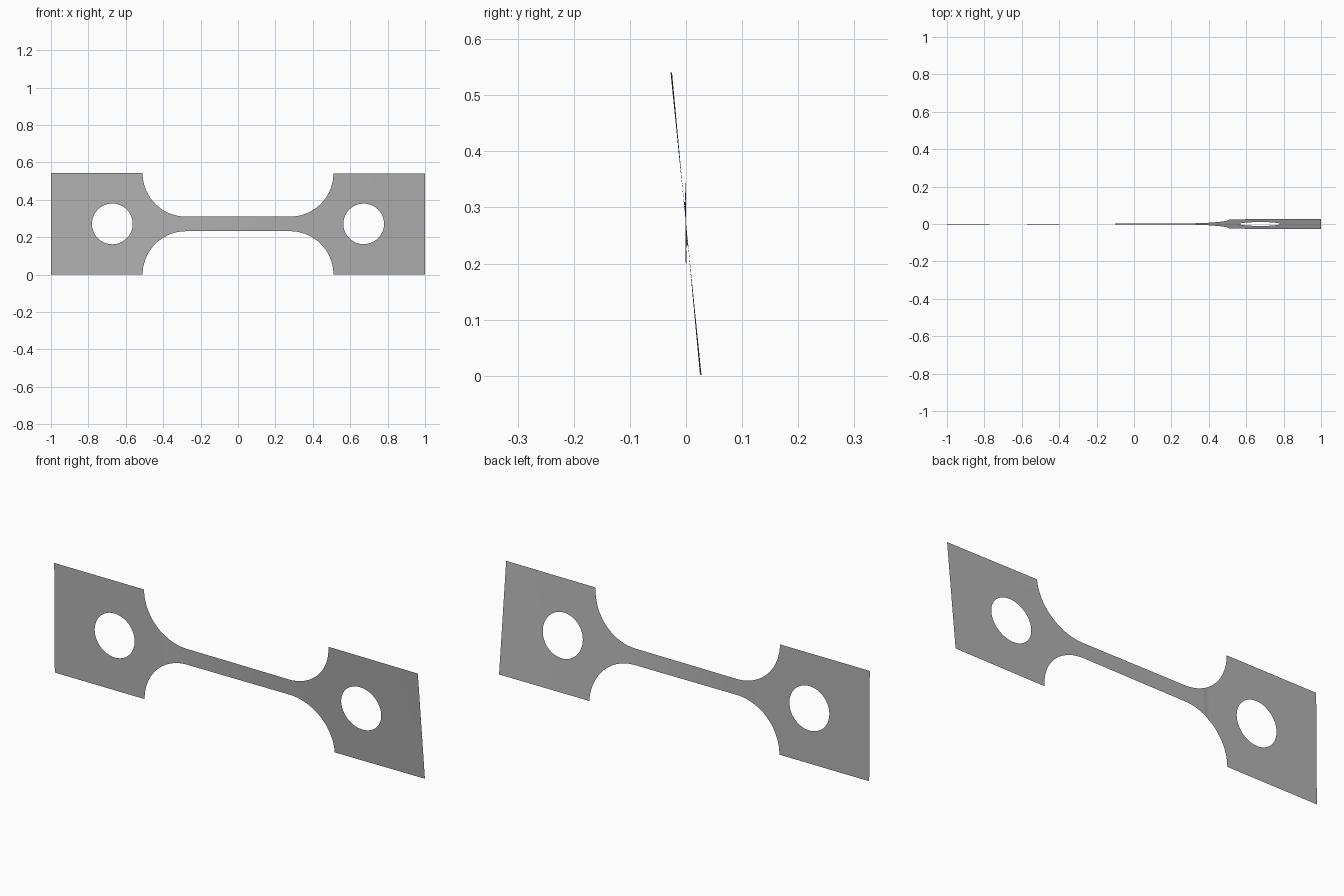
import bpy, bmesh
from math import sin, cos, pi, radians

cube = bpy.data.objects.get("Cube")
if cube:
    bpy.data.objects.remove(cube, do_unlink=True)

HALF_H, NECK, END = 0.271, 0.039, 1.0
FILLET = HALF_H - NECK
FILLET_X = 0.278
HOLE_X, HOLE_R = 0.672, 0.109

grey = bpy.data.materials.new("steel_grey")
grey.use_nodes = True
colour = (0.45, 0.45, 0.45, 1)
grey.diffuse_color = colour
grey.node_tree.nodes["Principled BSDF"].inputs["Base Color"].default_value = colour

bm = bmesh.new()


def loop(points):
    verts = [bm.verts.new((x, 0, z)) for x, z in points]
    for a, b in zip(verts, verts[1:] + verts[:1]):
        bm.edges.new((a, b))


# Outline: one quarter with its concave fillet, mirrored to the other three
arc = [radians(a) for a in range(0, 91, 5)]
quarter = [(END, HALF_H)] + [
    (FILLET_X + FILLET * cos(a), HALF_H - FILLET * sin(a)) for a in arc]
top = quarter + [(-x, z) for x, z in reversed(quarter)]
loop(top + [(x, -z) for x, z in reversed(top)])

# Bolt holes
for side in (-1, 1):
    loop([(side * HOLE_X + HOLE_R * cos(i * pi / 24), HOLE_R * sin(i * pi / 24))
          for i in range(48)])
bmesh.ops.triangle_fill(bm, edges=bm.edges[:], use_beauty=True, normal=(0, -1, 0))

# Cross cuts let the sheet twist cleanly
for i in range(-19, 20):
    bmesh.ops.bisect_plane(bm, geom=bm.verts[:] + bm.edges[:] + bm.faces[:],
                           plane_co=(i / 20, 0, 0), plane_no=(1, 0, 0))


# Twist: nearly all of it happens in the slim neck
def twist(x):
    t = min(max((x + 0.4) / 0.8, 0), 1)
    return 0.008 + 0.084 * t * t * (3 - 2 * t) + 0.02 * max(x - 0.5, 0)


for v in bm.verts:
    a, z = twist(v.co.x), v.co.z
    v.co.y = -z * sin(a) - 0.001 * (v.co.x < -0.4)
    v.co.z = z * cos(a) + HALF_H

for f in bm.faces:
    f.smooth = True
    if f.normal.y > 0:
        f.normal_flip()

mesh = bpy.data.meshes.new("test_strip")
bm.to_mesh(mesh)
bm.free()
mesh.materials.append(grey)
strip = bpy.data.objects.new("test_strip", mesh)
bpy.context.collection.objects.link(strip)
